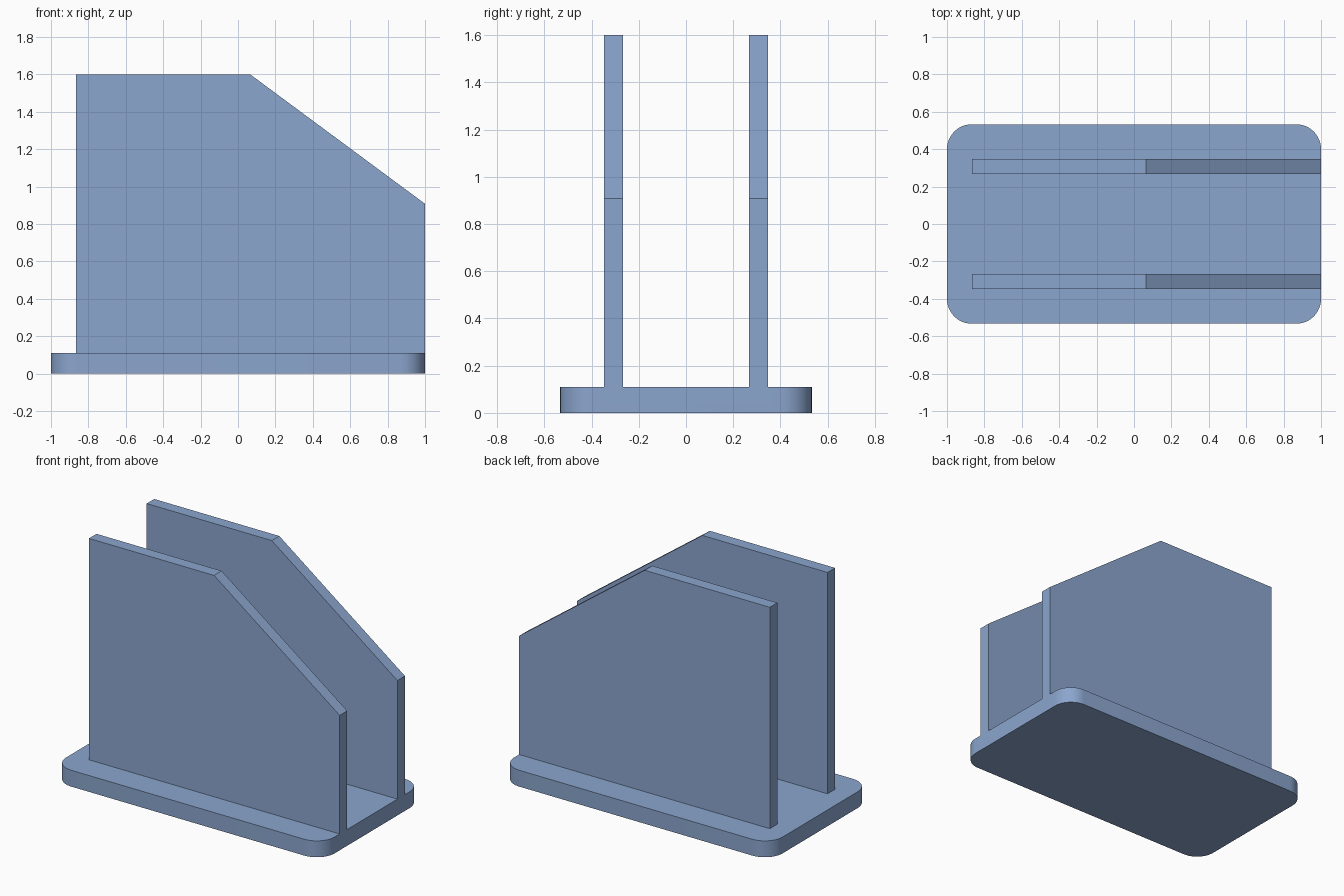
import bpy, bmesh, math

if "Cube" in bpy.data.objects:
    bpy.data.objects.remove(bpy.data.objects["Cube"])

blue = bpy.data.materials.new("steel blue")
blue.diffuse_color = (0.26, 0.38, 0.62, 1)
blue.use_nodes = True
blue.node_tree.nodes["Principled BSDF"].inputs["Base Color"].default_value = blue.diffuse_color


def extrude_profile(name, points, direction):
    """Closed prism from a flat outline."""
    bm = bmesh.new()
    face = bm.faces.new([bm.verts.new(p) for p in points])
    geom = bmesh.ops.extrude_face_region(bm, geom=[face])["geom"]
    bmesh.ops.translate(bm, vec=direction,
                        verts=[g for g in geom if isinstance(g, bmesh.types.BMVert)])
    bmesh.ops.recalc_face_normals(bm, faces=bm.faces[:])
    mesh = bpy.data.meshes.new(name)
    bm.to_mesh(mesh)
    bm.free()
    mesh.materials.append(blue)
    obj = bpy.data.objects.new(name, mesh)
    bpy.context.collection.objects.link(obj)
    return obj


# Base plate with rounded corners
HX, HY, R, T, STEPS = 1.0, 0.533, 0.133, 0.11, 12
outline = []
for i, (sx, sy) in enumerate([(1, 1), (-1, 1), (-1, -1), (1, -1)]):
    for s in range(STEPS + 1):
        a = math.pi / 2 * (i + s / STEPS)
        outline.append((sx * (HX - R) + R * math.cos(a),
                        sy * (HY - R) + R * math.sin(a), 0))
base = extrude_profile("holder_base", outline, (0, 0, T))

# Two upright walls with a sloped top corner, fused into the base
profile = [(-0.867, 0.05), (1.0, 0.05), (1.0, 0.908), (0.065, 1.6), (-0.867, 1.6)]
for name, y in (("front_wall", -0.347), ("back_wall", 0.267)):
    wall = extrude_profile(name, [(x, y, z) for x, z in profile], (0, 0.08, 0))
    wall.hide_render = True
    wall.hide_set(True)
    mod = base.modifiers.new("join_" + name, 'BOOLEAN')
    mod.operation = 'UNION'
    mod.solver = 'EXACT'
    mod.object = wall

# Apply the joins and remove the helper walls
bpy.context.view_layer.objects.active = base
base.select_set(True)
for mod in list(base.modifiers):
    wall = mod.object
    bpy.ops.object.modifier_apply(modifier=mod.name)
    bpy.data.objects.remove(wall)

# Smooth the rounded corners, keep the edges sharp
bpy.ops.object.shade_smooth_by_angle(angle=math.radians(30))
